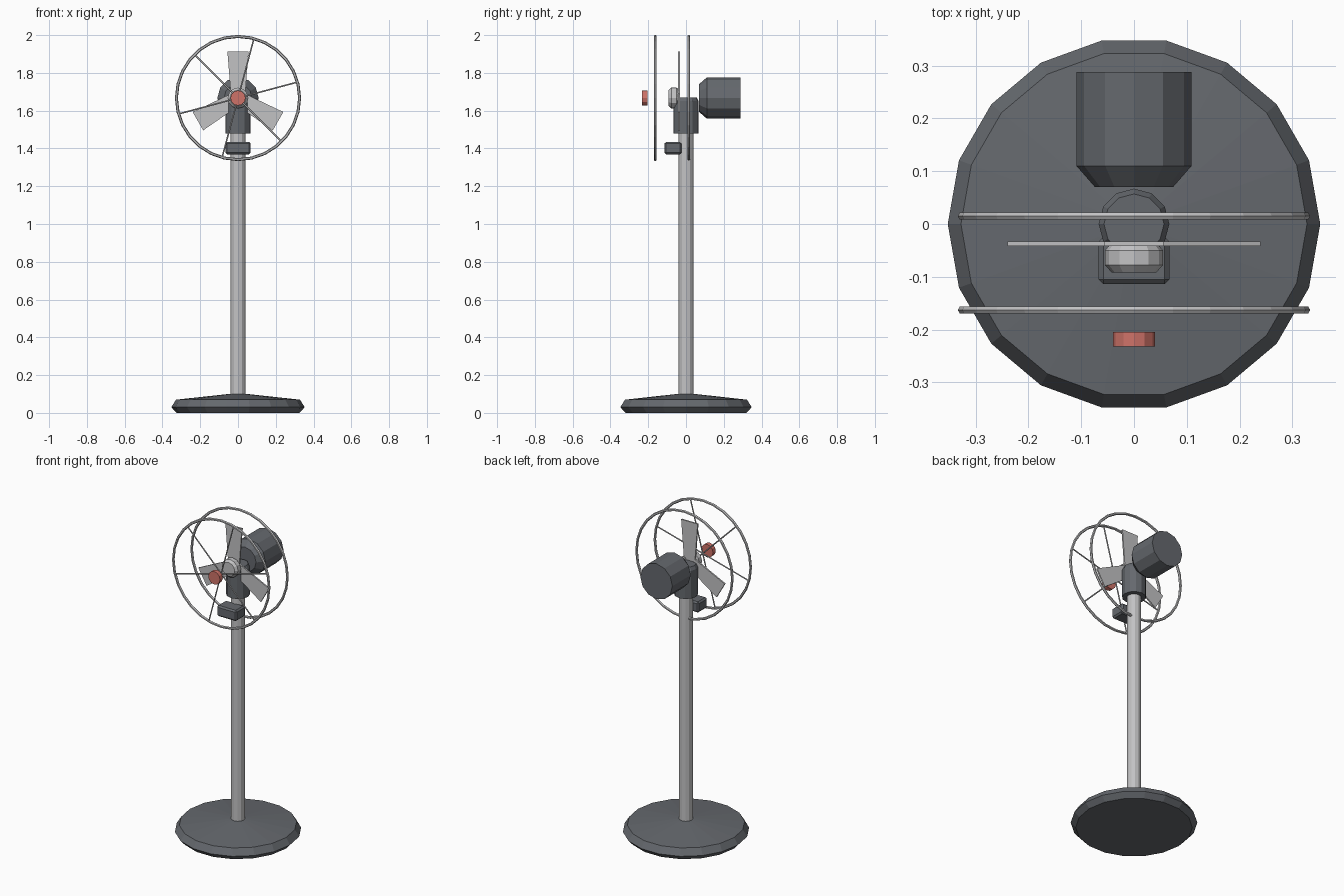
import bpy, bmesh, math
from mathutils import Matrix, Vector

cube = bpy.data.objects.get("Cube")
if cube:
    bpy.data.objects.remove(cube, do_unlink=True)


def material(name, rgb):
    m = bpy.data.materials.new(name)
    m.use_nodes = True
    m.diffuse_color = (*rgb, 1)
    m.node_tree.nodes["Principled BSDF"].inputs["Base Color"].default_value = (*rgb, 1)
    return m


dark = material("dark grey plastic", (0.13, 0.14, 0.155))
light = material("light grey metal", (0.54, 0.54, 0.55))
red = material("red cap", (0.62, 0.17, 0.14))

AXIS_Z = 1.667                                   # height of the fan axle
TO_Y = Matrix.Rotation(-math.pi / 2, 4, 'X')     # turns +z into +y
HEAD = Matrix.Translation((0, 0, AXIS_Z)) @ TO_Y


def finish(name, bm, mat, matrix=Matrix()):
    bmesh.ops.transform(bm, matrix=matrix, verts=bm.verts)
    bmesh.ops.recalc_face_normals(bm, faces=bm.faces)
    mesh = bpy.data.meshes.new(name)
    bm.to_mesh(mesh)
    bm.free()
    mesh.materials.append(mat)
    obj = bpy.data.objects.new(name, mesh)
    bpy.context.collection.objects.link(obj)
    return obj


def turned(name, profile, sides, mat, matrix=Matrix()):
    """Capped solid of revolution from (radius, height) points."""
    bm = bmesh.new()
    rings = [[bm.verts.new((r * math.cos(math.tau * i / sides),
                            r * math.sin(math.tau * i / sides), h))
              for i in range(sides)] for r, h in profile]
    for a, b in zip(rings, rings[1:]):
        for i in range(sides):
            j = (i + 1) % sides
            bm.faces.new((a[i], a[j], b[j], b[i]))
    bm.faces.new(rings[0])
    bm.faces.new(rings[-1])
    return finish(name, bm, mat, matrix)


def guard_ring(name, y, major=0.326, tube=0.008, segments=28, sides=6):
    bm = bmesh.new()
    rows = []
    for i in range(segments):
        turn = Matrix.Rotation(math.tau * i / segments, 3, 'Z')
        rows.append([bm.verts.new(turn @ Vector((major + tube * math.cos(math.tau * k / sides), 0,
                                                 tube * math.sin(math.tau * k / sides))))
                     for k in range(sides)])
    for i in range(segments):
        a, b = rows[i], rows[(i + 1) % segments]
        for k in range(sides):
            n = (k + 1) % sides
            bm.faces.new((a[k], b[k], b[n], a[n]))
    return finish(name, bm, light, Matrix.Translation((0, y, 0)) @ HEAD)


# Stand
turned("base", [(0.325, 0), (0.353, 0.03), (0.328, 0.07), (0.05, 0.1)], 18, dark)
turned("post", [(0.04, 0.09), (0.04, 1.5)], 12, light)
turned("neck", [(0.067, 1.48), (0.067, 1.65), (0.057, 1.67)], 12, dark)

# Motor, hub and floating cap, all along the axle
turned("motor", [(0.074, 0.07), (0.109, 0.11), (0.109, 0.288)], 12, dark, HEAD)
turned("hub", [(0.042, -0.092), (0.055, -0.078), (0.055, -0.05), (0.045, -0.038)], 12, light, HEAD)
turned("front_cap", [(0.04, -0.232), (0.04, -0.205)], 12, red, HEAD)

# Three blades that widen outwards
for i in range(3):
    bm = bmesh.new()
    outline = [(-0.038, 0.02), (0.038, 0.02), (0.056, 0.245), (-0.056, 0.245)]
    face = bm.faces.new([bm.verts.new((x, -0.042, z)) for x, z in outline])
    ext = bmesh.ops.extrude_face_region(bm, geom=[face])
    top = [v for v in ext["geom"] if isinstance(v, bmesh.types.BMVert)]
    bmesh.ops.translate(bm, verts=top, vec=(0, 0.009, 0))
    finish(f"blade_{i + 1}", bm, light,
           Matrix.Translation((0, 0, AXIS_Z)) @ Matrix.Rotation(math.tau * i / 3, 4, 'Y'))

# Guard: two rings, spokes across the front one
guard_ring("front_guard_ring", -0.163)
guard_ring("back_guard_ring", 0.015)
for i in range(3):
    spin = Matrix.Rotation(math.radians(15 + 60 * i), 4, 'Y')
    turned(f"guard_spoke_{i + 1}", [(0.004, -0.326), (0.004, 0.326)], 6, light,
           Matrix.Translation((0, -0.163, AXIS_Z)) @ spin)

# Control box with chamfered edges
bm = bmesh.new()
bmesh.ops.create_cube(bm, size=1)
bmesh.ops.scale(bm, vec=(0.134, 0.09, 0.066), verts=bm.verts)
bmesh.ops.bevel(bm, geom=bm.edges[:], offset=0.009, segments=1, affect='EDGES')
finish("control_box", bm, dark, Matrix.Translation((0, -0.069, 1.402)))
